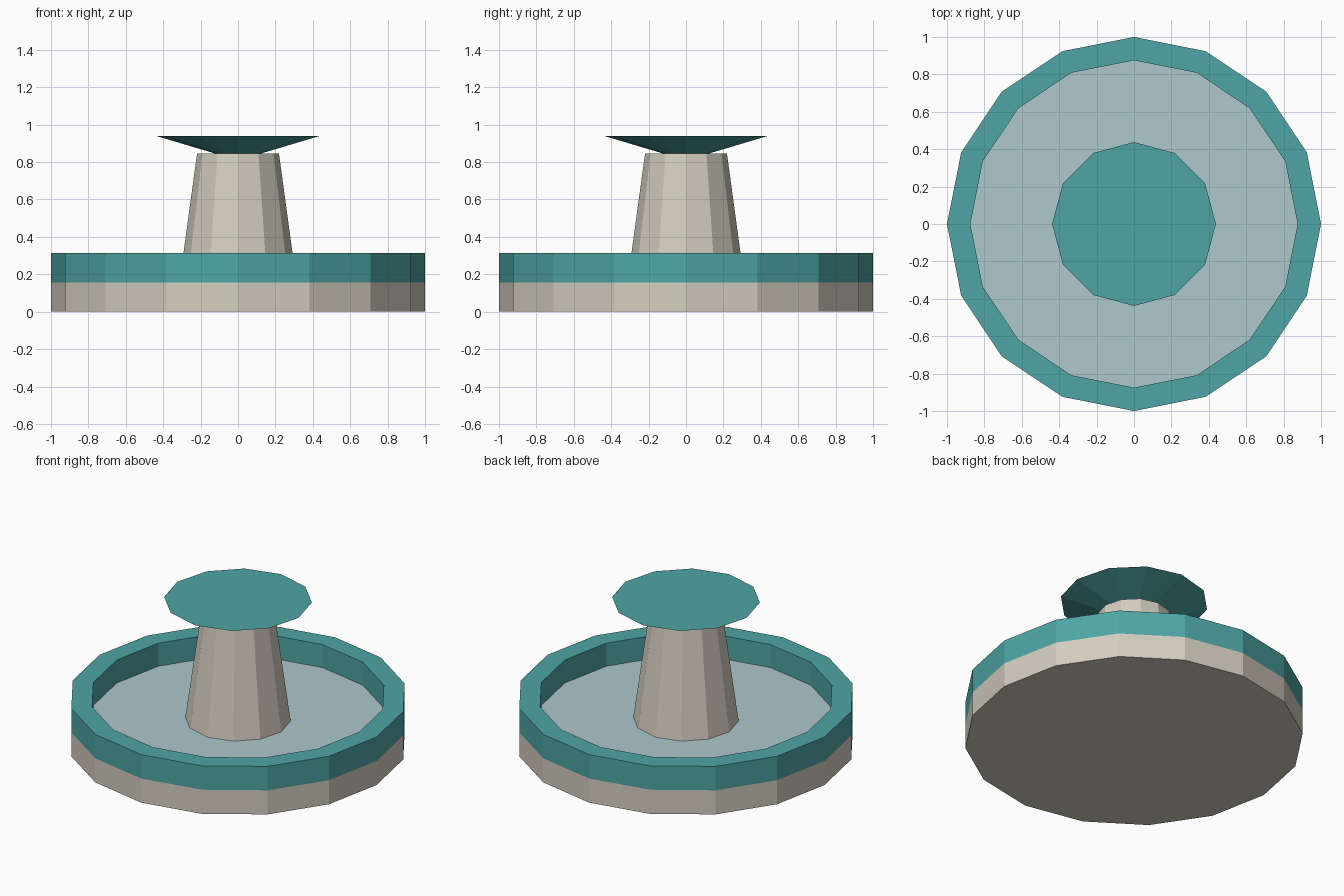
import bpy, bmesh, math

cube = bpy.data.objects.get("Cube")
if cube:
    bpy.data.objects.remove(cube, do_unlink=True)


def material(name, rgb):
    # Convert 8-bit display colour to linear
    lin = [((c / 255 + 0.055) / 1.055) ** 2.4 for c in rgb]
    m = bpy.data.materials.new(name)
    m.use_nodes = True
    m.diffuse_color = (*lin, 1)
    m.node_tree.nodes["Principled BSDF"].inputs["Base Color"].default_value = (*lin, 1)
    return m


def lathe(name, profile, sides, mat, closed=False):
    """Spin (radius, z) points around z; open profiles get flat end caps."""
    bm = bmesh.new()
    rings = []
    for r, z in profile:
        angles = [2 * math.pi * i / sides for i in range(sides)]
        rings.append([bm.verts.new((r * math.cos(a), r * math.sin(a), z)) for a in angles])
    pairs = list(zip(rings, rings[1:]))
    if closed:
        pairs.append((rings[-1], rings[0]))
    else:
        bm.faces.new(rings[0])
        bm.faces.new(rings[-1])
    for a, b in pairs:
        for i in range(sides):
            j = (i + 1) % sides
            bm.faces.new((a[i], a[j], b[j], b[i]))
    bmesh.ops.recalc_face_normals(bm, faces=bm.faces)
    mesh = bpy.data.meshes.new(name)
    bm.to_mesh(mesh)
    bm.free()
    mesh.materials.append(mat)
    obj = bpy.data.objects.new(name, mesh)
    bpy.context.collection.objects.link(obj)
    return obj


stone = material("pale stone", (212, 206, 192))
teal = material("teal", (79, 165, 165))
water = material("pale water", (174, 200, 204))

FLOOR, RIM = 0.157, 0.313

# Basin: stone foot, teal rim ring and water sheet
lathe("basin_base", [(1, 0), (1, FLOOR)], 16, stone)
lathe("basin_rim", [(1, FLOOR), (1, RIM), (0.875, RIM), (0.875, FLOOR)], 16, teal, closed=True)
lathe("water_surface", [(0.875, FLOOR), (0.875, FLOOR + 0.006)], 16, water)

# Tapered pillar and the flared dish on top
lathe("pillar", [(0.313, FLOOR), (0.219, 0.845)], 12, stone)
lathe("top_dish", [(0.12, 0.845), (0.438, 0.94)], 12, teal)
